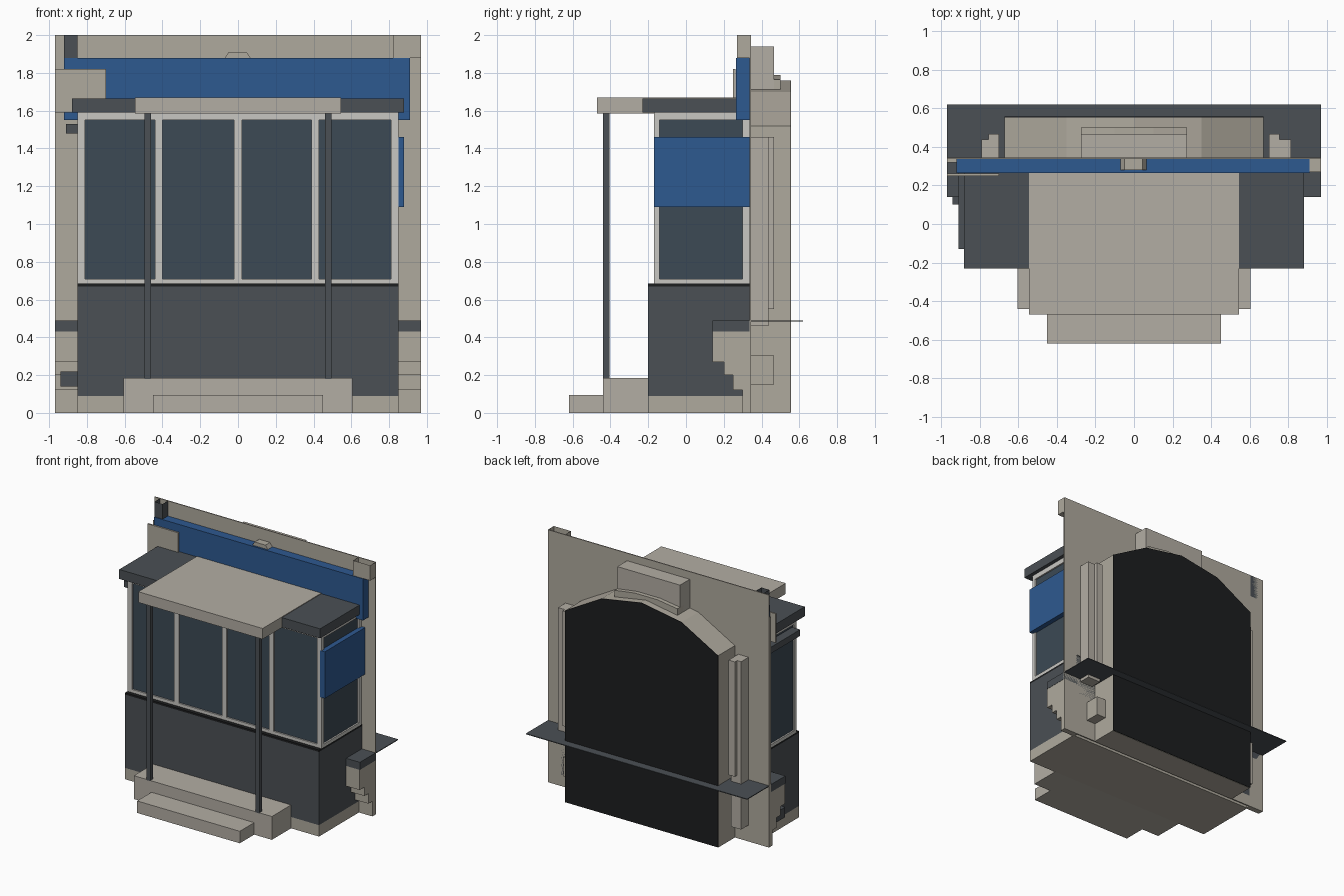
import bpy, bmesh

if "Cube" in bpy.data.objects:
    bpy.data.objects.remove(bpy.data.objects["Cube"], do_unlink=True)


def material(name, r, g, b):
    m = bpy.data.materials.new(name)
    m.use_nodes = True
    m.diffuse_color = (r, g, b, 1)
    bsdf = m.node_tree.nodes["Principled BSDF"]
    bsdf.inputs["Base Color"].default_value = (r, g, b, 1)
    bsdf.inputs["Roughness"].default_value = 0.8
    return m


STONE = material("stone", 0.43, 0.40, 0.34)
PALE = material("pale_stone", 0.45, 0.42, 0.37)
DARK = material("dark_panel", 0.07, 0.08, 0.09)
BLACK = material("black", 0.012, 0.013, 0.014)
BLUE = material("blue_sign", 0.027, 0.10, 0.28)
GLASS = material("glass", 0.045, 0.067, 0.09)
WHITE = material("white_frame", 0.58, 0.57, 0.54)


def finish(name, bm, mat):
    bmesh.ops.recalc_face_normals(bm, faces=bm.faces)
    me = bpy.data.meshes.new(name)
    bm.to_mesh(me)
    bm.free()
    me.materials.append(mat)
    ob = bpy.data.objects.new(name, me)
    bpy.context.collection.objects.link(ob)
    return ob


def box(name, x, y, z, mat, open_top=False):
    """Box from (min, max) pairs."""
    bm = bmesh.new()
    bmesh.ops.create_cube(bm, size=1)
    for v in bm.verts:
        v.co = [(lo + hi) / 2 + c * (hi - lo) for c, (lo, hi) in zip(v.co, (x, y, z))]
    if open_top:
        bm.faces.ensure_lookup_table()
        top = max(bm.faces, key=lambda f: f.calc_center_median().z)
        bmesh.ops.delete(bm, geom=[top], context='FACES_ONLY')
    return finish(name, bm, mat)


def extrude(name, pts, axis, span, mat):
    """Extrude a 2D outline along x (outline in y, z) or y (outline in x, z)."""
    def place(p, d):
        return (d, p[0], p[1]) if axis == 'x' else (p[0], d, p[1])
    bm = bmesh.new()
    face = bm.faces.new([bm.verts.new(place(p, span[0])) for p in pts])
    out = bmesh.ops.extrude_face_region(bm, geom=[face])
    step = place((0, 0), span[1] - span[0])
    bmesh.ops.translate(bm, verts=[v for v in out["geom"] if isinstance(v, bmesh.types.BMVert)], vec=step)
    return finish(name, bm, mat)


def sym(w):
    return (-w, w)


def side(s, lo, hi):
    return tuple(sorted((s * lo, s * hi)))


WALL = 0.345

# Main wall sheet and sign
box("wall", sym(0.97), (WALL - 0.008, WALL), (0, 2), STONE)
box("sign_band", (-0.92, 0.91), (0.265, WALL - 0.004), (1.55, 1.88), BLUE)
extrude("sign_lamp", [(-0.07, 1.88), (0.065, 1.88), (0.045, 1.91), (-0.05, 1.91)],
        'y', (0.28, 0.34), STONE)
box("left_pier_top", (0.82, 0.97), (0.27, WALL), (1.88, 2), STONE, True)
box("right_pier_top", (-0.92, -0.85), (0.27, WALL), (1.82, 2), DARK, True)
box("right_pier_face", (-0.97, -0.70), (0.25, 0.262), (1.59, 1.82), STONE)
box("right_pier_strip", (-0.97, -0.85), (0.32, WALL), (0, 1.82), STONE)

# Bay base and sill
box("bay_plinth", sym(0.85), (-0.20, 0.31), (0, 0.09), STONE)
box("bay_base", sym(0.85), (-0.20, WALL), (0.09, 0.67), DARK)
box("bay_sill", sym(0.85), (-0.20, WALL), (0.67, 0.685), BLACK)

# Glazing with white frame bars
Z_WIN = (0.685, 1.595)
box("bay_glass", sym(0.838), (-0.158, WALL - 0.01), Z_WIN, GLASS)
for i, (a, b) in enumerate([(-0.85, -0.81), (-0.44, -0.40), (-0.02, 0.02), (0.39, 0.43), (0.81, 0.85)]):
    box(f"front_mullion_{i}", (a, b), (-0.17, -0.14), Z_WIN, WHITE)
for label, z in (("lower", (0.685, 0.71)), ("upper", (1.55, 1.595))):
    box(f"{label}_window_rail", sym(0.85), (-0.17, WALL - 0.01), z, WHITE)
for s, label in ((-1, "right"), (1, "left")):
    box(f"{label}_rear_mullion", side(s, 0.82, 0.85), (0.30, WALL - 0.01), Z_WIN, WHITE)

# Side panel, side bracket
box("side_sign", (0.84, 0.88), (-0.17, WALL - 0.01), (1.09, 1.46), BLUE)
box("side_bracket", (-0.91, -0.84), (-0.13, 0.30), (1.48, 1.53), DARK)

# Roof, canopy, posts and steps
box("bay_roof", sym(0.88), (-0.23, 0.268), (1.59, 1.665), DARK)
box("canopy", sym(0.545), (-0.47, 0.27), (1.585, 1.67), PALE)
for s, label in ((-1, "right"), (1, "left")):
    box(f"{label}_post", side(s, 0.46, 0.495), (-0.44, -0.405), (0.18, 1.59), DARK)
box("upper_step", sym(0.605), (-0.44, -0.19), (0, 0.185), PALE)
box("lower_step", sym(0.45), (-0.62, -0.43), (0, 0.095), PALE)

# Stepped corbels beside the bay, with dark caps and ledge
corbel = [(WALL, 0.43), (0.14, 0.43), (0.14, 0.27), (0.20, 0.27), (0.20, 0.20),
          (0.25, 0.20), (0.25, 0.12), (0.30, 0.12), (0.30, 0), (WALL, 0)]
for s, label in ((-1, "right"), (1, "left")):
    extrude(f"{label}_corbel", corbel, 'x', side(s, 0.84, 0.968), STONE)
    box(f"{label}_corbel_cap", side(s, 0.84, 0.97), (0.14, WALL), (0.43, 0.49), DARK)
box("ledge_sheet", sym(0.97), (0.15, 0.62), (0.484, 0.49), DARK)
box("corner_fitting", (-0.94, -0.84), (0.10, 0.30), (0.14, 0.22), DARK)

# Rear arched block with black face
arch = [(-0.67, 0), (0.67, 0), (0.67, 1.52), (0.35, 1.70), (0, 1.76), (-0.35, 1.70), (-0.67, 1.52)]
extrude("rear_block", arch, 'y', (WALL - 0.005, 0.553), STONE)
inset = [(x, max(z, 0.002)) for x, z in arch]
extrude("rear_opening", inset, 'y', (0.553, 0.557), BLACK)

# Keystone and its moulding
box("keystone", sym(0.275), (WALL - 0.005, 0.467), (1.70, 1.94), PALE)
extrude("keystone_moulding", [(-0.275, 1.70), (0.275, 1.70), (0.275, 1.765), (0.10, 1.79),
                              (-0.10, 1.79), (-0.275, 1.765)], 'y', (WALL, 0.50), STONE)

# Rear layered pilasters
for s, label, foot, wide in ((-1, "right", 0.13, 0.79), (1, "left", 0.46, 0.815)):
    box(f"{label}_pilaster", side(s, 0.70, wide), (WALL - 0.005, 0.438), (foot, 1.46), PALE)
    box(f"{label}_pilaster_rib", side(s, 0.70, 0.755), (WALL, 0.467), (0.55, 1.46), PALE)
box("rear_socket", (0.665, 0.75), (WALL - 0.005, 0.465), (0.15, 0.305), STONE)
